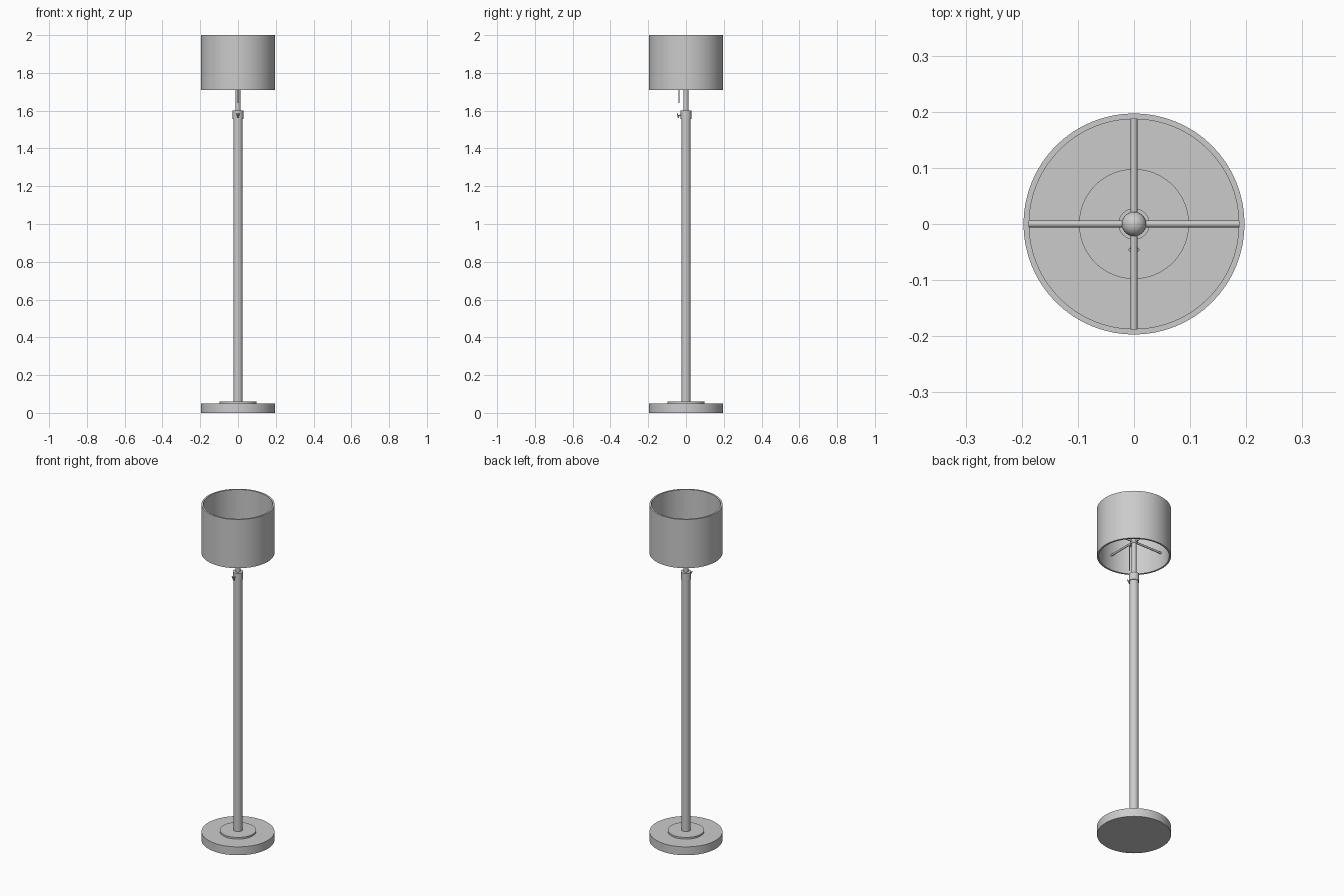
import bpy, math
from mathutils import Vector

if "Cube" in bpy.data.objects:
    bpy.data.objects.remove(bpy.data.objects["Cube"])

grey = bpy.data.materials.new("grey")
grey.diffuse_color = (0.6, 0.6, 0.6, 1)
grey.use_nodes = True
grey.node_tree.nodes["Principled BSDF"].inputs["Base Color"].default_value = grey.diffuse_color


def finish(obj, name):
    obj.name = name
    obj.data.materials.append(grey)
    bpy.ops.object.select_all(action='DESELECT')
    obj.select_set(True)
    bpy.context.view_layer.objects.active = obj
    bpy.ops.object.shade_smooth_by_angle(angle=math.radians(35))
    return obj


def rod(name, a, b, radius, sides=24):
    """Cylinder running from point a to point b."""
    a, b = Vector(a), Vector(b)
    bpy.ops.mesh.primitive_cylinder_add(
        vertices=sides, radius=radius, depth=(b - a).length, location=(a + b) / 2,
        rotation=(b - a).to_track_quat('Z', 'Y').to_euler())
    return finish(bpy.context.object, name)


def lathe(name, profile, sides=64, closed=False):
    """Revolve (radius, z) points around the z axis."""
    n = len(profile)
    verts = [(r * math.cos(t), r * math.sin(t), z)
             for t in (2 * math.pi * i / sides for i in range(sides)) for r, z in profile]
    faces = [(i * n + j, (i + 1) % sides * n + j,
              (i + 1) % sides * n + (j + 1) % n, i * n + (j + 1) % n)
             for i in range(sides) for j in range(n if closed else n - 1)]
    if not closed:  # cap both ends
        faces.append(tuple(i * n for i in reversed(range(sides))))
        faces.append(tuple(i * n + n - 1 for i in range(sides)))
    mesh = bpy.data.meshes.new(name)
    mesh.from_pydata(verts, [], faces)
    obj = bpy.data.objects.new(name, mesh)
    bpy.context.collection.objects.link(obj)
    return finish(obj, name)


# Weighted foot with a raised disc
lathe("base", [(0.197, 0), (0.197, 0.05), (0.098, 0.05), (0.098, 0.06)])

# Telescoping stem
rod("pole", (0, 0, 0.055), (0, 0, 1.57), 0.024, 32)
rod("collar", (0, 0, 1.555), (0, 0, 1.6), 0.028, 32)
rod("inner_rod", (0, 0, 1.59), (0, 0, 1.8), 0.013)

# Open drum shade
lathe("shade", [(0.187, 1.71), (0.197, 1.71), (0.197, 2.0), (0.187, 2.0)], closed=True)

# Four spokes holding the shade, with a round finial on the hub
for i in range(4):
    t = i * math.pi / 2
    rod("shade_spoke", (0, 0, 1.8), (0.189 * math.cos(t), 0.189 * math.sin(t), 1.8), 0.006, 12)
bpy.ops.mesh.primitive_uv_sphere_add(segments=24, ring_count=12, radius=0.022,
                                     location=(0, 0, 1.805))
finish(bpy.context.object, "finial")

# Pull cord hanging from a short arm
rod("cord_arm", (0, -0.01, 1.785), (0, -0.038, 1.785), 0.004, 12)
rod("pull_cord", (0, -0.037, 1.64), (0, -0.037, 1.788), 0.003, 12)

# Thumb screw: shaft, two flared wings
rod("screw_shaft", (0, -0.024, 1.578), (0, -0.042, 1.572), 0.004, 12)
for side in (-1, 1):
    rod("screw_wing", (0, -0.040, 1.562), (side * 0.007, -0.046, 1.585), 0.003, 12)
